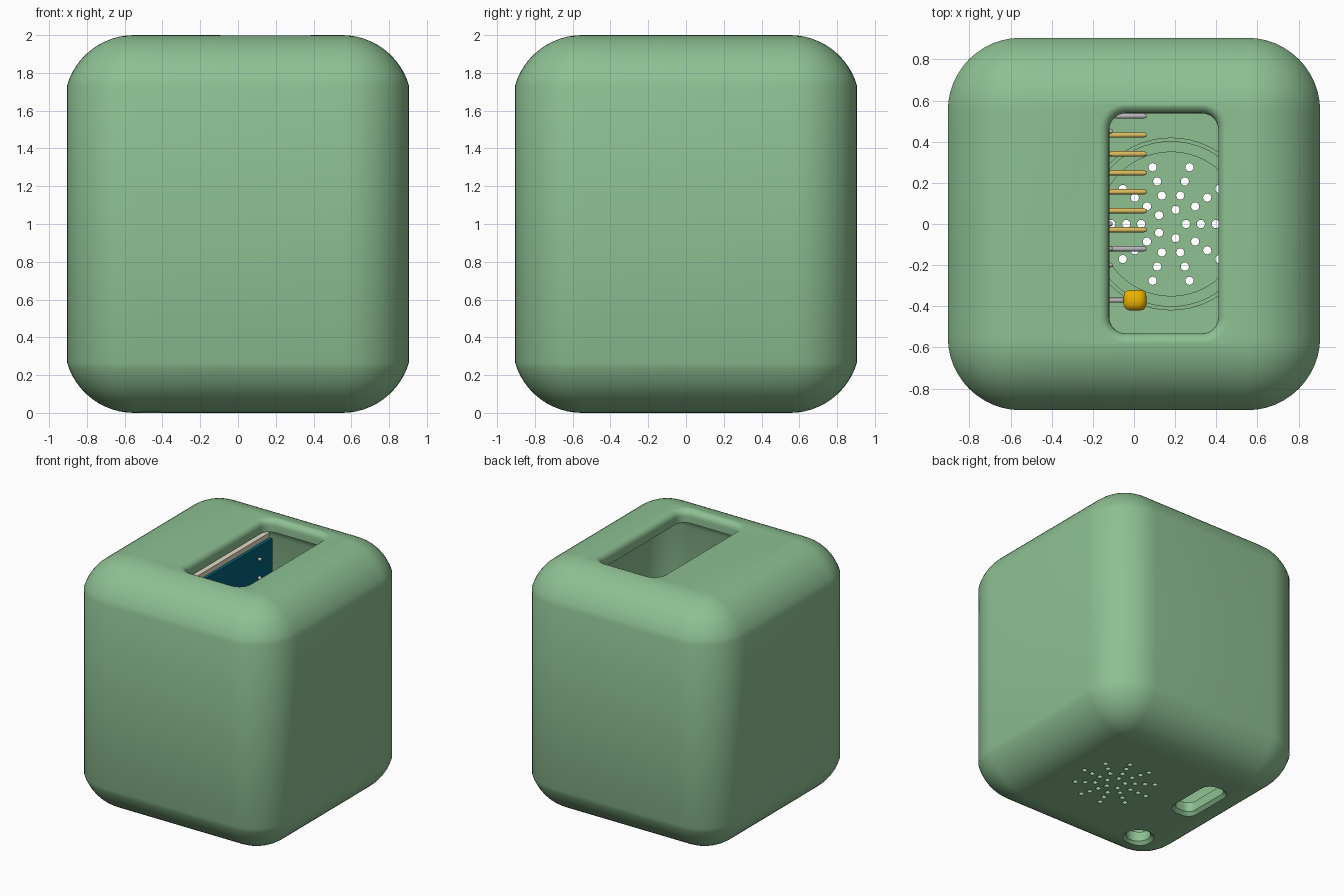
import bpy, bmesh
from math import sin, cos, pi, radians, acos

if "Cube" in bpy.data.objects:
    bpy.data.objects.remove(bpy.data.objects["Cube"])


def material(name, rgb):
    m = bpy.data.materials.new(name)
    m.diffuse_color = (*rgb, 1)
    m.use_nodes = True
    m.node_tree.nodes["Principled BSDF"].inputs["Base Color"].default_value = m.diffuse_color
    return m


GREEN = material("green", (0.27, 0.53, 0.29))
BLUE = material("board_blue", (0.0, 0.12, 0.18))
CREAM = material("cream", (0.75, 0.7, 0.55))
GOLD = material("gold", (0.75, 0.53, 0.12))
GREY = material("grey", (0.5, 0.5, 0.5))
ORANGE = material("orange", (0.85, 0.45, 0.0))


def loft(bm, rings, segs=12, caps=True):
    """Skin rounded rectangles, each (cx, cy, hx, hy, corner radius, z)."""
    loops = []
    for cx, cy, hx, hy, r, z in rings:
        loop = []
        for q, (sx, sy) in enumerate([(1, 1), (-1, 1), (-1, -1), (1, -1)]):
            for i in range(segs + 1):
                a = (q + i / segs) * pi / 2
                loop.append(bm.verts.new((cx + sx * (hx - r) + r * cos(a),
                                          cy + sy * (hy - r) + r * sin(a), z)))
        loops.append(loop)
    n = len(loops[0])
    for a, b in zip(loops, loops[1:]):
        for i in range(n):
            j = (i + 1) % n
            bm.faces.new((a[i], a[j], b[j], b[i]))
    if caps:
        bm.faces.new(loops[0][::-1])
        bm.faces.new(loops[-1])


def finish(bm, name, mat=None):
    bmesh.ops.remove_doubles(bm, verts=bm.verts, dist=1e-5)
    bmesh.ops.recalc_face_normals(bm, faces=bm.faces)
    me = bpy.data.meshes.new(name)
    bm.to_mesh(me)
    bm.free()
    ob = bpy.data.objects.new(name, me)
    bpy.context.collection.objects.link(ob)
    if mat:
        me.materials.append(mat)
    return ob


def smooth(ob, angle=30):
    bpy.ops.object.select_all(action='DESELECT')
    ob.select_set(True)
    bpy.context.view_layer.objects.active = ob
    bpy.ops.object.shade_smooth_by_angle(angle=radians(angle))


def cut(ob, cutter):
    mod = ob.modifiers.new("cut", 'BOOLEAN')
    mod.operation, mod.solver, mod.object = 'DIFFERENCE', 'EXACT', cutter
    bpy.context.view_layer.objects.active = ob
    bpy.ops.object.modifier_apply(modifier=mod.name)
    bpy.data.objects.remove(cutter)


def pillow(name, half, flat, rad, z0, z1, steps=12):
    """Rounded block whose edge arcs stop at the vertical side walls."""
    t0 = acos((half - flat) / rad)
    arc = []
    for i in range(steps + 1):
        t = t0 + (pi / 2 - t0) * i / steps
        arc.append((rad * cos(t), rad * (1 - sin(t))))
    prof = [(c, z0 + d) for c, d in reversed(arc)] + [(c, z1 - d) for c, d in arc]
    bm = bmesh.new()
    loft(bm, [(0, 0, flat + c, flat + c, c, z) for c, z in prof])
    return finish(bm, name, GREEN)


def box(name, lo, hi, mat):
    bm = bmesh.new()
    bmesh.ops.create_cube(bm, size=1)
    for v in bm.verts:
        v.co = [(a + b) / 2 + (b - a) * c for a, b, c in zip(lo, hi, v.co)]
    return finish(bm, name, mat)


# hollow rounded shell
shell = pillow("shell", 0.905, 0.55, 0.37, 0, 2)
cut(shell, pillow("cavity_cutter", 0.80, 0.55, 0.262, 0.10, 1.90, 8))

# filleted top window, port slot, round socket and speaker grille holes
bm = bmesh.new()
F = 0.05
window = [(0, 1.7)] + [(F * (1 - cos(t)), 2 - F + F * sin(t))
                       for t in [i * pi / 12 for i in range(6)]] + [(F, 2.0), (F, 2.1)]
loft(bm, [(0.145, 0.003, 0.265 + o, 0.535 + o, 0.08 + o, z) for o, z in window], 8)
for y, hx, hy, r in [(0.19, 0.085, 0.21, 0.06), (-0.5, 0.09, 0.09, 0.09)]:
    loft(bm, [(-0.46, y, hx + o, hy + o, r + o, z)
              for o, z in [(0.025, -0.1), (0.025, 0), (0, 0.025), (0, 0.2)]], 8)
for ring, count in enumerate([5, 10, 10, 10]):
    d = 0.0725 * (ring + 1)
    for k in range(count):
        a = 2 * pi * k / count
        loft(bm, [(0.18 + d * cos(a), d * sin(a), 0.02, 0.02, 0.02, z)
                  for z in (-0.1, 0.2)], 4)
cut(shell, finish(bm, "opening_cutters"))
smooth(shell, 25)

# stepped speaker ring on the floor
bm = bmesh.new()
loft(bm, [(0.18, 0, r, r, r, z) for r, z in
          [(0.42, 0.09), (0.42, 0.22), (0.40, 0.22), (0.40, 0.18),
           (0.35, 0.18), (0.35, 0.09), (0.42, 0.09)]], 14, caps=False)
smooth(finish(bm, "speaker_ring", GREEN))

# upright circuit board with a pale panel behind it
box("circuit_board", (-0.155, -0.62, 0.30), (-0.13, 0.62, 1.80), BLUE)
box("back_panel", (-0.20, -0.62, 0.30), (-0.155, 0.62, 1.84), CREAM)


def rod(name, y, z, x0, x1, r, mat):
    """Round-ended rod along x."""
    bm = bmesh.new()
    loft(bm, [(-z, y, q, q, q, x) for q, x in
              [(r, x0), (r, x1 - r), (r * 0.6, x1)]], 3)
    for v in bm.verts:
        v.co = (v.co.z, v.co.y, -v.co.x)
    smooth(finish(bm, name, mat))


# long header pins, and short solder pins higher up
for i in range(8):
    rod(f"header_pin_{i}", 0.525 - 0.0922 * i, 1.0, -0.14, 0.06, 0.013,
        GREY if i in (0, 7) else GOLD)
for i, (y, z) in enumerate([(-0.2, 1.62), (-0.12, 1.62), (0.0, 1.60),
                            (0.45, 1.70), (0.45, 1.55)]):
    rod(f"solder_pin_{i}", y, z, -0.14, -0.105, 0.013, GREY)

# small lamp on a stem
rod("lamp_stem", -0.37, 1.0, -0.14, 0.0, 0.012, GREY)
bm = bmesh.new()
loft(bm, [(0.005, -0.37, 0.055 - i, 0.05 - i, 0.03, 1 + s) for i, s in
          [(0.02, -0.05), (0, -0.03), (0, 0.03), (0.02, 0.05)]], 5)
smooth(finish(bm, "lamp", ORANGE), 60)
